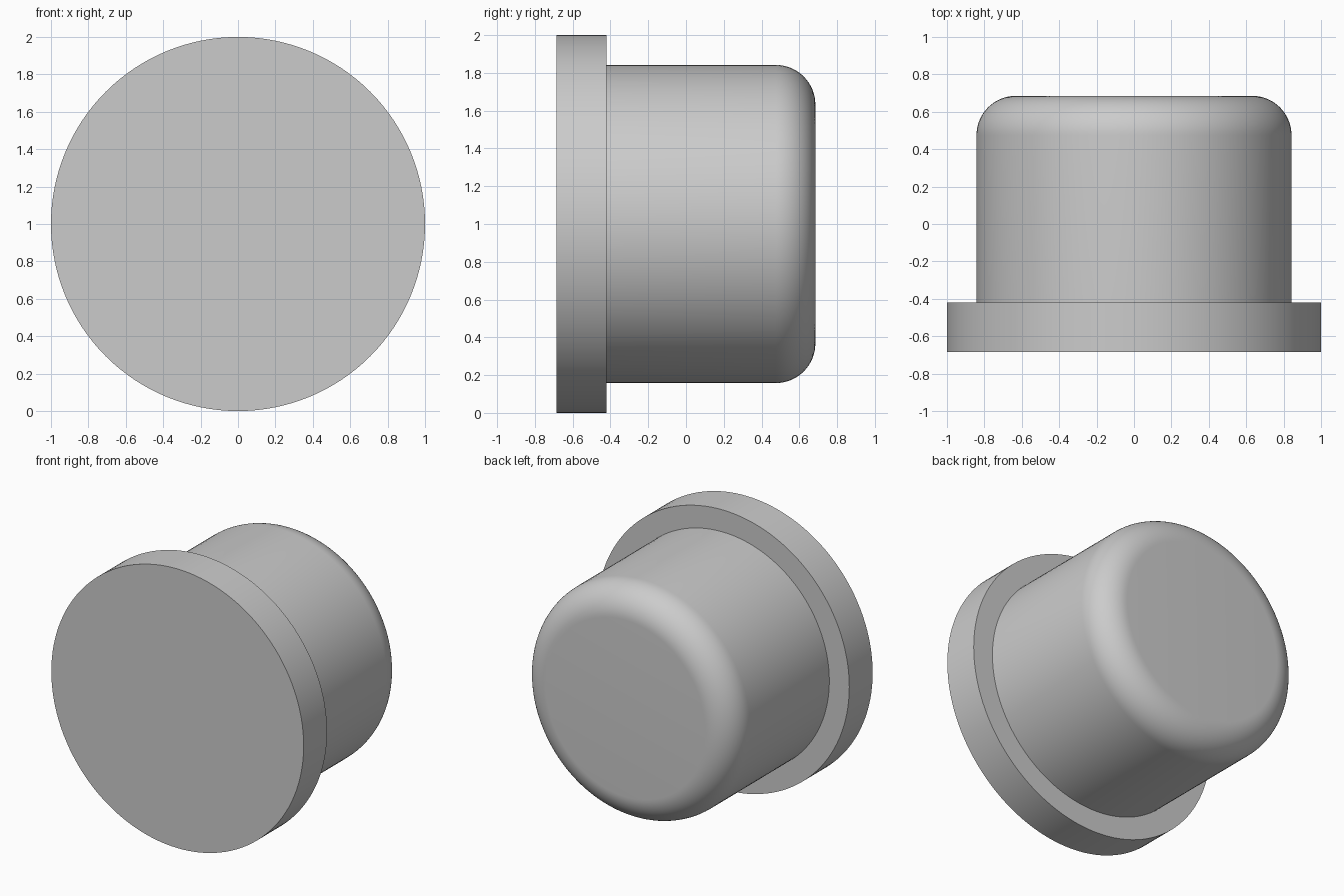
import bpy, bmesh, math

cube = bpy.data.objects.get("Cube")
if cube:
    bpy.data.objects.remove(cube, do_unlink=True)

SEGMENTS = 128
FRONT, STEP, BACK = -0.685, -0.42, 0.685
FLANGE_R, BODY_R, FILLET = 1.0, 0.842, 0.21

grey = bpy.data.materials.new("light_grey")
grey.use_nodes = True
colour = (0.6, 0.6, 0.6, 1)
grey.diffuse_color = colour
grey.node_tree.nodes["Principled BSDF"].inputs["Base Color"].default_value = colour

# Profile as (radius, y): flange, step, body and rounded rear edge
profile = [(FLANGE_R, FRONT), (FLANGE_R, STEP), (BODY_R, STEP)]
for i in range(17):
    a = i / 16 * math.pi / 2
    profile.append((BODY_R - FILLET + FILLET * math.cos(a),
                    BACK - FILLET + FILLET * math.sin(a)))

# Revolve the profile round the y axis and close both ends
bm = bmesh.new()
rings = []
for r, y in profile:
    rings.append([bm.verts.new((r * math.cos(t), y, 1 + r * math.sin(t)))
                  for t in (2 * math.pi * k / SEGMENTS for k in range(SEGMENTS))])
for a, b in zip(rings, rings[1:]):
    for k in range(SEGMENTS):
        n = (k + 1) % SEGMENTS
        bm.faces.new((a[k], a[n], b[n], b[k]))
bm.faces.new(rings[0])
bm.faces.new(rings[-1])
bmesh.ops.recalc_face_normals(bm, faces=bm.faces)

mesh = bpy.data.meshes.new("flanged_plug")
bm.to_mesh(mesh)
bm.free()
mesh.materials.append(grey)
plug = bpy.data.objects.new("flanged_plug", mesh)
bpy.context.collection.objects.link(plug)

# Smooth curved walls, crisp flange and step edges
bpy.ops.object.select_all(action='DESELECT')
plug.select_set(True)
bpy.context.view_layer.objects.active = plug
bpy.ops.object.shade_smooth_by_angle(angle=math.radians(30))
